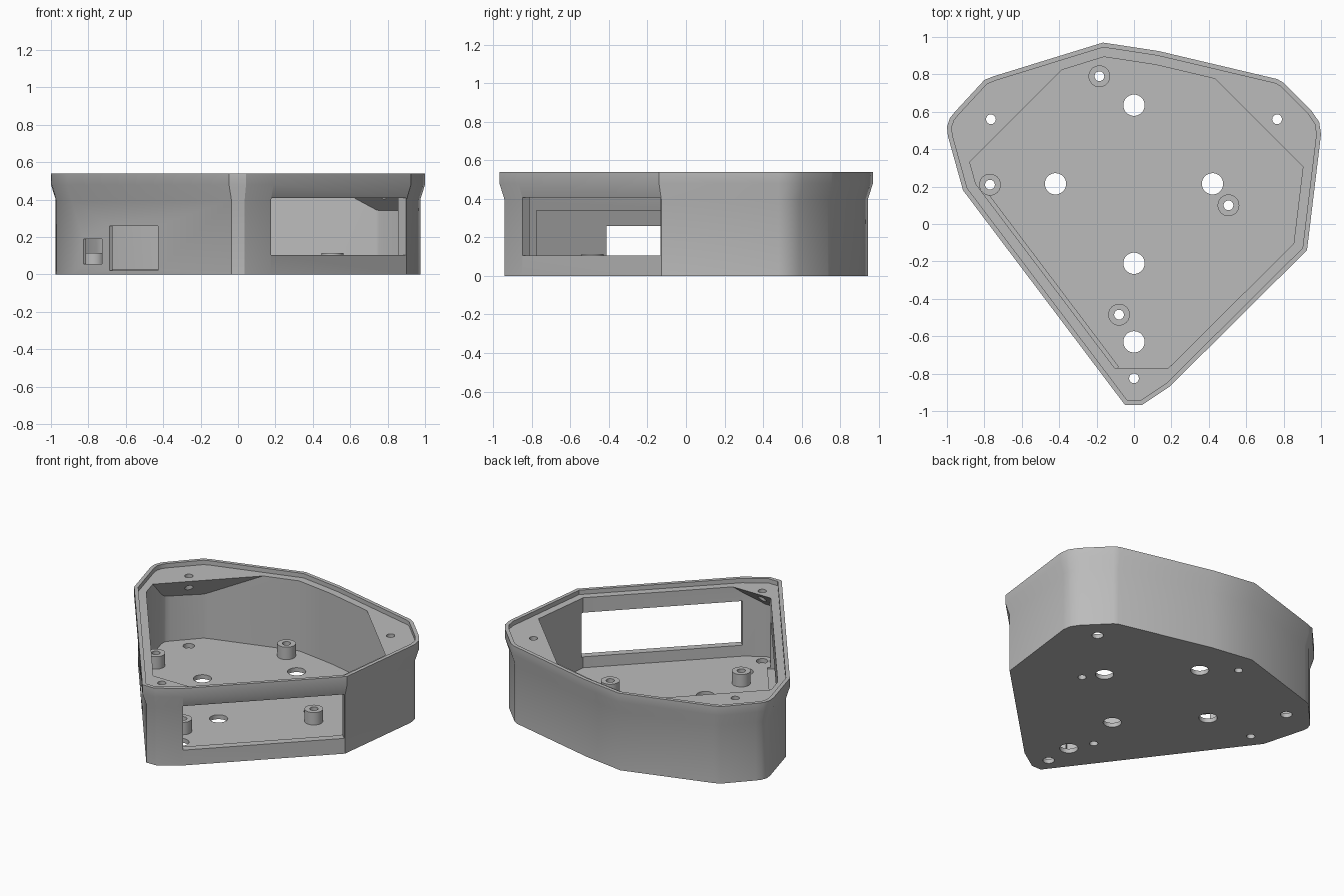
import bpy, bmesh, math
from mathutils import Vector

cube = bpy.data.objects.get("Cube")
if cube:
    bpy.data.objects.remove(cube, do_unlink=True)

grey = bpy.data.materials.new("plain grey")
grey.use_nodes = True
colour = (0.5, 0.5, 0.5, 1)
grey.diffuse_color = colour
grey.node_tree.nodes["Principled BSDF"].inputs["Base Color"].default_value = colour

# Rim outline, counter-clockwise from the front tip
OUTLINE = [Vector(p) for p in (
    (-.048, -.968), (.043, -.968), (.19, -.87), (.925, -.14), (1, .48),
    (.99, .545), (.95, .604), (.80, .755), (.765, .775), (.13, .925),
    (-.166, .97), (-.75, .79), (-.80, .77), (-.957, .60), (-.984, .567),
    (-1, .52), (-.995, .47), (-.914, .18))]
FLOOR, LEDGE, TOP = .03, .51, .54


def inset(d):
    """Outline moved inward by d, with mitred corners."""
    pts, n = [], len(OUTLINE)
    for i, p in enumerate(OUTLINE):
        a = (p - OUTLINE[i - 1]).normalized()
        b = (OUTLINE[(i + 1) % n] - p).normalized()
        na, nb = Vector((-a.y, a.x)), Vector((-b.y, b.x))
        pts.append(p + (na + nb) * d / (1 + na.dot(nb)))
    return pts


def circle(x, y, r, n=32):
    return [Vector((x + r * math.cos(2 * math.pi * i / n),
                    y + r * math.sin(2 * math.pi * i / n))) for i in range(n)]


def loft(rings, closed=False):
    """Skin (points, z) rings; cap the ends, or join last ring to first."""
    bm = bmesh.new()
    loops = [[bm.verts.new((p.x, p.y, z)) for p in pts] for pts, z in rings]
    n = len(loops[0])
    pairs = list(zip(loops, loops[1:]))
    if closed:
        pairs.append((loops[-1], loops[0]))
    else:
        bm.faces.new(loops[0][::-1])
        bm.faces.new(loops[-1])
    for a, b in pairs:
        for i in range(n):
            j = (i + 1) % n
            bm.faces.new((a[i], a[j], b[j], b[i]))
    bmesh.ops.recalc_face_normals(bm, faces=bm.faces)
    return bm


def make(name, bm):
    mesh = bpy.data.meshes.new(name)
    bm.to_mesh(mesh)
    bm.free()
    ob = bpy.data.objects.new(name, mesh)
    bpy.context.collection.objects.link(ob)
    mesh.materials.append(grey)
    return ob


def activate(ob):
    bpy.ops.object.select_all(action='DESELECT')
    ob.select_set(True)
    bpy.context.view_layer.objects.active = ob


def carve(ob, bm):
    cutter = make("cutter", bm)
    cutter.hide_render = True
    mod = ob.modifiers.new("cut", 'BOOLEAN')
    mod.operation, mod.solver, mod.object = 'DIFFERENCE', 'EXACT', cutter
    activate(ob)
    bpy.ops.object.modifier_apply(modifier=mod.name)
    bpy.data.objects.remove(cutter, do_unlink=True)


def wall_box(start, along, u0, u1, d0, d1, z0, z1):
    """Box set against a wall: u runs along it, d is depth inward."""
    inward = Vector((-along.y, along.x))
    pts = [start + along * u + inward * d
           for u, d in ((u0, d0), (u1, d0), (u1, d1), (u0, d1))]
    return loft([(pts, z0), (pts, z1)])


# Enclosure shell with flared rim and lid recess
body_line = inset(.025)
shell = make("enclosure_shell", loft([
    (body_line, 0), (body_line, .40), (OUTLINE, .48), (OUTLINE, TOP),
    (body_line, TOP), (body_line, LEDGE)]))

# Cavity, sliced at 45 degrees to leave three screw gussets under the ledge
wall = inset(.075)
cavity = loft([(wall, FLOOR), (wall, .56)])
for point, side in (((0, -.77), (0, -1)),
                    ((.605, .605), (.7071, .7071)),
                    ((-.605, .605), (-.7071, .7071))):
    cut = bmesh.ops.bisect_plane(
        cavity, geom=cavity.verts[:] + cavity.edges[:] + cavity.faces[:],
        plane_co=(*point, LEDGE), plane_no=(*side, 1), clear_outer=True)
    rim = [e for e in cut["geom_cut"] if isinstance(e, bmesh.types.BMEdge)]
    bmesh.ops.contextual_create(cavity, geom=rim)
bmesh.ops.recalc_face_normals(cavity, faces=cavity.faces)
carve(shell, cavity)

# Display window filling the front left wall
a, b = body_line[2], body_line[3]
span = (b - a).length
carve(shell, wall_box(a, (b - a).normalized(), .004, span - .006,
                      -.06, .09, .105, .408))

# Thinned inner wall and two connector ports on the front right wall
a, b = body_line[-1], body_line[0]
along = (b - a).normalized()
carve(shell, wall_box(a, along, .06, 1.25, .02, .07, FLOOR - .01, .34))
carve(shell, wall_box(a, along, .339, .771, -.05, .06, .022, .26))
carve(shell, wall_box(a, along, .106, .272, -.05, .06, .055, .19))

# Floor holes, standoff holes and corner screw holes
LARGE = ((0, .635), (.42, .215), (-.42, .215), (0, -.21), (0, -.63))
POSTS = ((-.185, .79), (-.77, .21), (.505, .10), (-.08, -.485))
SCREWS = ((.765, .56), (-.765, .56), (0, -.825))
drills = [(p, .057, .06) for p in LARGE] + [(p, .026, .06) for p in POSTS]
drills += [(p, .026, .6) for p in SCREWS] + [(p, .036, .06) for p in SCREWS]
for (x, y), r, height in drills:
    ring = circle(x, y, r)
    carve(shell, loft([(ring, -.05), (ring, height)]))

# Standoff posts
parts = [shell]
for i, (x, y) in enumerate(POSTS):
    outer, inner = circle(x, y, .058), circle(x, y, .026)
    parts.append(make(f"standoff_{i + 1}", loft(
        [(outer, FLOOR - .004), (outer, .115), (inner, .115),
         (inner, FLOOR - .004)], closed=True)))

for ob in parts:
    activate(ob)
    bpy.ops.object.shade_smooth_by_angle(angle=math.radians(30))
